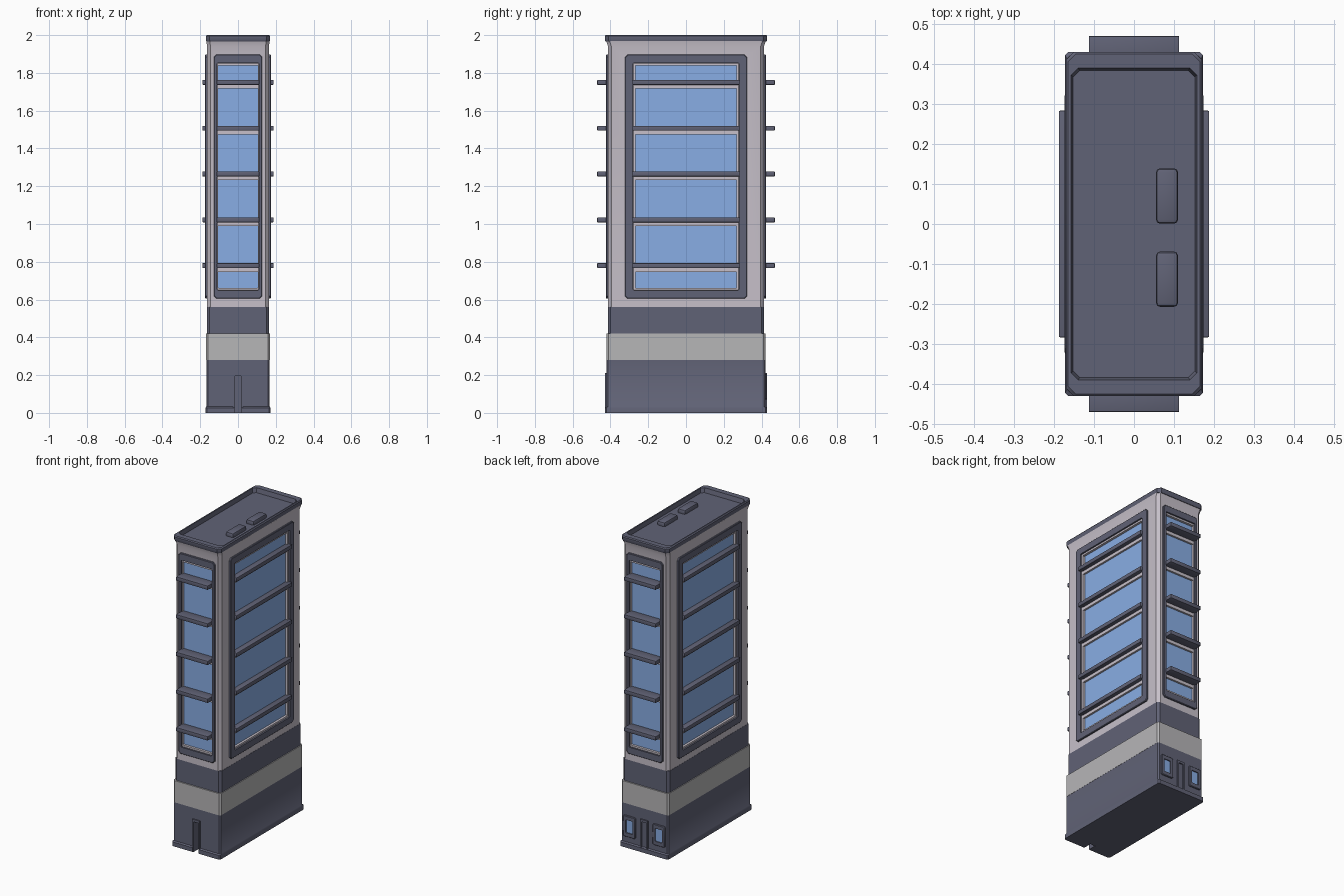
import bpy, bmesh, math
from mathutils import Matrix, Vector

if "Cube" in bpy.data.objects:
    bpy.data.objects.remove(bpy.data.objects["Cube"])


def material(name, rgb):
    m = bpy.data.materials.new(name)
    m.diffuse_color = (*rgb, 1)
    m.use_nodes = True
    m.node_tree.nodes["Principled BSDF"].inputs["Base Color"].default_value = m.diffuse_color
    return m


DARK = material("slate", (0.118, 0.123, 0.18))
LIGHT = material("pale_wall", (0.57, 0.53, 0.59))
BAND = material("grey_band", (0.47, 0.465, 0.475))
GLASS = material("blue_glass", (0.25, 0.42, 0.78))


def finish(name, bm, mat):
    bmesh.ops.recalc_face_normals(bm, faces=bm.faces)
    me = bpy.data.meshes.new(name)
    bm.to_mesh(me)
    bm.free()
    ob = bpy.data.objects.new(name, me)
    bpy.context.collection.objects.link(ob)
    if mat:
        me.materials.append(mat)
    return ob


def octagon(hx, hy, c):
    return [(hx, -hy + c), (hx, hy - c), (hx - c, hy), (-hx + c, hy),
            (-hx, hy - c), (-hx, -hy + c), (-hx + c, -hy), (hx - c, -hy)]


def loft(name, sections, mat):
    """Stack of chamfered rectangles (half x, half y, chamfer, z), capped."""
    bm = bmesh.new()
    rings = [[bm.verts.new((x, y, z)) for x, y in octagon(hx, hy, c)]
             for hx, hy, c, z in sections]
    for a, b in zip(rings, rings[1:]):
        for i in range(8):
            j = (i + 1) % 8
            bm.faces.new((a[i], a[j], b[j], b[i]))
    bm.faces.new(rings[0])
    bm.faces.new(rings[-1])
    return finish(name, bm, mat)


def box(name, lo, hi, mat, turn=0, bevel=0):
    """Box between two corners, then turned about z."""
    lo, hi = Vector(lo), Vector(hi)
    bm = bmesh.new()
    bmesh.ops.create_cube(bm, size=1)
    bmesh.ops.scale(bm, vec=hi - lo, verts=bm.verts)
    bmesh.ops.translate(bm, vec=(lo + hi) / 2, verts=bm.verts)
    if bevel:
        bmesh.ops.bevel(bm, geom=bm.edges[:], offset=bevel, segments=2,
                        profile=0.5, affect='EDGES')
    bm.transform(Matrix.Rotation(turn, 4, 'Z'))
    return finish(name, bm, mat)


def frame(name, u, z0, z1, bu, bz, d0, d1, c, mat, turn, uc=0):
    """Rectangular ring facing -y, from depth d0 (inner) to d1 (outer)."""
    bm = bmesh.new()
    zc, h = (z0 + z1) / 2, (z1 - z0) / 2
    loops = []
    for hu, hz, ch, d in ((u, h, c, d0), (u, h, c, d1 - 0.003),
                          (u - 0.003, h - 0.003, c, d1),
                          (u - bu, h - bz, c * 0.3, d1), (u - bu, h - bz, c * 0.3, d0)):
        loops.append([bm.verts.new((uc + a, -d, zc + b)) for a, b in octagon(hu, hz, ch)])
    for k in range(5):
        a, b = loops[k], loops[(k + 1) % 5]
        for i in range(8):
            j = (i + 1) % 8
            bm.faces.new((a[i], a[j], b[j], b[i]))
    bm.transform(Matrix.Rotation(turn, 4, 'Z'))
    return finish(name, bm, mat)


def cut(target, cutter):
    cutter.hide_render = True
    m = target.modifiers.new("cut", 'BOOLEAN')
    m.operation, m.object, m.solver = 'DIFFERENCE', cutter, 'EXACT'
    bpy.context.view_layer.objects.active = target
    bpy.ops.object.modifier_apply(modifier=m.name)
    bpy.data.objects.remove(cutter)


# Stacked tower body
base = loft("base", [(0.172, 0.43, 0.008, 0), (0.172, 0.43, 0.008, 0.027),
                     (0.168, 0.421, 0.008, 0.033), (0.168, 0.421, 0.008, 0.28)], DARK)
loft("base_band", [(0.169, 0.421, 0.01, 0.28), (0.169, 0.421, 0.01, 0.42)], BAND)
loft("dark_band", [(0.164, 0.413, 0.014, 0.42), (0.164, 0.413, 0.014, 0.56)], DARK)
tower = loft("tower_wall", [(0.163, 0.413, 0.018, 0.56), (0.163, 0.413, 0.018, 1.94),
                            (0.168, 0.422, 0.018, 1.968)], LIGHT)

# Roof slab with raised rim and sunken deck
loft("roof", [(0.167, 0.425, 0.018, 1.966), (0.17, 0.43, 0.02, 1.974),
              (0.17, 0.43, 0.02, 1.994), (0.165, 0.425, 0.02, 2.0),
              (0.157, 0.39, 0.018, 2.0), (0.152, 0.383, 0.016, 1.972)], DARK)
for i, y in enumerate((-0.138, 0.07)):
    box(f"roof_unit_{i}", (0.055, y - 0.069, 1.96), (0.11, y + 0.069, 1.998), DARK, bevel=0.01)

# Windows on the four sides: turn, wall distance, frame half width, border, fin reach
SIDES = (("front", 0, 0.413, 0.128, 0.018, 0.47), ("back", math.pi, 0.413, 0.128, 0.018, 0.47),
         ("right", math.pi / 2, 0.163, 0.323, 0.043, 0.188),
         ("left", -math.pi / 2, 0.163, 0.323, 0.043, 0.188))
FIN_Z = (0.78, 1.022, 1.265, 1.507, 1.75)
for side, turn, wall, hu, bu, reach in SIDES:
    inner = hu - bu
    lip = 0.014 if hu > 0.2 else 0.006
    cut(tower, box("cutter", (-inner, -wall - 0.05, 0.65), (inner, -wall + 0.016, 1.853), None, turn))
    box(f"{side}_glass", (-inner, -wall + 0.012, 0.65), (inner, -wall + 0.017, 1.853), GLASS, turn)
    frame(f"{side}_frame", hu, 0.605, 1.897, bu, 0.044, wall - 0.004, wall + 0.011, 0.013, DARK, turn)
    frame(f"{side}_inner_frame", inner + 0.001, 0.648, 1.854, lip, 0.014,
          wall - 0.016, wall + 0.003, 0.004, LIGHT, turn)
    for i, z in enumerate(FIN_Z):
        box(f"{side}_fin_{i}", (-0.003 - inner, -reach, z - 0.013), (inner + 0.003, -wall + 0.014, z + 0.013),
            DARK, turn, 0.003)
        box(f"{side}_mullion_{i}", (-inner, -wall, z - 0.033), (inner, -wall + 0.015, z), LIGHT, turn)

# Entrance slots front and back
for side, turn in (("front", 0), ("back", math.pi)):
    cut(base, box("cutter", (-0.022, -0.5, -0.1), (0.022, -0.375, 0.2), None, turn))
    for s in (-1, 1):
        box(f"{side}_door_post", (s * 0.022 - 0.005, -0.428, 0.0), (s * 0.022 + 0.005, -0.38, 0.205), DARK, turn)
    box(f"{side}_door_lintel", (-0.027, -0.428, 0.195), (0.027, -0.38, 0.21), DARK, turn)

# Small lobby windows at the back
for s in (-1, 1):
    frame("lobby_frame", 0.043, 0.07, 0.205, 0.019, 0.026, 0.415, 0.43, 0.006, DARK, math.pi, s * 0.105)
    box("lobby_glass", (s * 0.105 - 0.026, -0.4235, 0.09), (s * 0.105 + 0.026, -0.418, 0.185), GLASS, math.pi)

# Smooth shading with sharp edges kept
bpy.ops.object.select_all(action='DESELECT')
for ob in bpy.context.scene.objects:
    ob.select_set(True)
    bpy.context.view_layer.objects.active = ob
bpy.ops.object.shade_smooth_by_angle(angle=math.radians(35))
